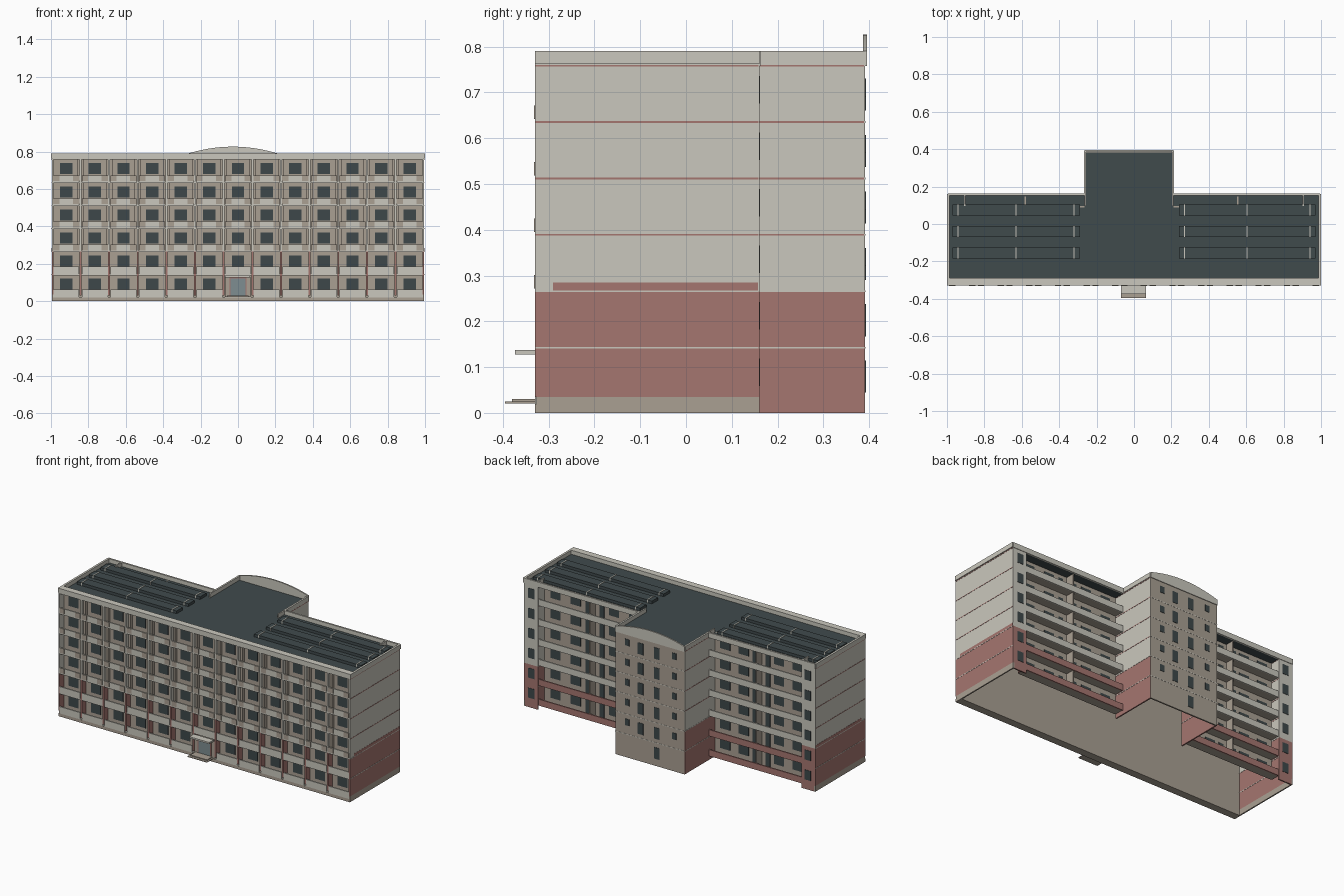
import bpy, bmesh, math
from mathutils import Matrix, Vector

old = bpy.data.objects.get("Cube")
if old:
    bpy.data.objects.remove(old)


def material(name, *rgb):
    m = bpy.data.materials.new(name)
    m.use_nodes = True
    m.diffuse_color = (*rgb, 1)
    m.node_tree.nodes["Principled BSDF"].inputs["Base Color"].default_value = (*rgb, 1)
    return m


CREAM = material("cream_render", 0.59, 0.575, 0.51)
RED = material("brick_red", 0.376, 0.181, 0.162)
BEIGE = material("beige_render", 0.40, 0.35, 0.29)
SLATE = material("roof_slate", 0.051, 0.069, 0.073)
GLASS = material("dark_glass", 0.048, 0.064, 0.068)
DOOR = material("door_glass", 0.21, 0.27, 0.285)


def finish(name, bm, mat):
    bmesh.ops.recalc_face_normals(bm, faces=bm.faces)
    me = bpy.data.meshes.new(name)
    bm.to_mesh(me)
    bm.free()
    me.materials.append(mat)
    ob = bpy.data.objects.new(name, me)
    bpy.context.collection.objects.link(ob)
    return ob


def boxes(name, mat, extents):
    """One object made of boxes given as (x0, x1, y0, y1, z0, z1)."""
    bm = bmesh.new()
    for x0, x1, y0, y1, z0, z1 in extents:
        mid = Vector((x0 + x1, y0 + y1, z0 + z1)) / 2
        size = Matrix.Diagonal((x1 - x0, y1 - y0, z1 - z0, 1))
        bmesh.ops.create_cube(bm, size=1, matrix=Matrix.Translation(mid) @ size)
    return finish(name, bm, mat)


# Main dimensions
END, FRONT, WALL, BACK, REAR = 0.995, -0.33, -0.29, 0.16, 0.39
WX0, WX1 = -0.265, 0.21          # rear wing
RECESS, INNER = 0.095, 0.90      # rear balcony wall and its outer end
STEP, TOP, ROOF = 0.1233, 0.79, 0.765
T = 0.008
FLOORS = [0.019 + STEP * i for i in range(6)]
SPLIT, EAVE = FLOORS[2], 0.758
BAY = 2 * END / 13


def side_wall(name, x0, x1, y0, y1, base):
    """Red lower storeys, cream upper storeys, with joint lines between."""
    boxes(name + "_lower", RED, [(x0, x1, y0, y1, base, SPLIT)])
    boxes(name + "_upper", CREAM, [(x0, x1, y0, y1, SPLIT, TOP)])
    e = 0.0012
    line = lambda z: (x0 - e, x1 + e, y0 + e, y1 - e, z - 0.002, z + 0.002)
    boxes(name + "_red_joints", RED, [line(f) for f in FLOORS[3:] + [EAVE]])
    boxes(name + "_pale_joints", CREAM, [line(f) for f in FLOORS[1:3]])


# End walls, plinths and rear corner bays
for side, s in (("left", 1), ("right", -1)):
    a, b = sorted((s * END, s * (END - T)))
    side_wall(side + "_end_wall", a, b, FRONT, BACK, 0.035)
    boxes(side + "_end_plinth", BEIGE, [(a, b, FRONT + 0.003, BACK, 0, 0.035)])
    c = s * (END + 0.001)
    a2, b2 = sorted((c, s * END))
    boxes(side + "_end_red_strip", RED, [(a2, b2, WALL, BACK - 0.003, SPLIT + 0.002, 0.285)])
    p, q = sorted((s * INNER, s * (END - T)))
    side_wall(side + "_corner_bay", p, q, BACK - T, BACK, 0)
    p2, q2 = sorted((s * INNER, s * (INNER + T)))
    side_wall(side + "_corner_return", p2, q2, RECESS, BACK - T, 0.03)
    m = (p + q) / 2
    boxes(side + "_corner_windows", GLASS,
          [(m - 0.021, m + 0.021, BACK, BACK + 0.002, f + 0.04, f + 0.10) for f in FLOORS])

# Front wall, windows, plinth and top beam
boxes("front_wall", BEIGE, [(-END + T, END - T, WALL, WALL + T, 0, EAVE)])
boxes("front_plinth", BEIGE, [(-END, END, FRONT, WALL, 0, 0.019)])
boxes("front_top_beam", CREAM, [(-END, END, FRONT, WALL, EAVE, TOP)])
bays = [BAY * i for i in range(-6, 7)]
boxes("front_windows", GLASS,
      [(x - 0.033, x + 0.033, WALL - 0.003, WALL, f + 0.043, f + 0.102)
       for x in bays for f in FLOORS if x or f > 0.1])

# Fins between the front bays
edges = [BAY * (i - 6.5) for i in range(1, 13)]
boxes("front_lower_fins", RED,
      [(x - 0.005, x + 0.005, FRONT + 0.001, WALL, 0.03, SPLIT) for x in edges])
boxes("front_upper_fins", CREAM,
      [(x - 0.005, x + 0.005, FRONT + 0.001, WALL, SPLIT, EAVE) for x in edges])
jambs = [x + d for x in edges for d in (-0.011, 0.011)]
boxes("front_wall_piers", BEIGE,
      [(x - 0.006, x + 0.006, WALL - 0.02, WALL, SPLIT, EAVE) for x in jambs])

# Front balconies: slabs, parapets, beige side panels
boxes("front_slabs", CREAM,
      [(-END + T, END - T, FRONT + 0.002, WALL, f - 0.004, f + 0.004) for f in FLOORS])
half = BAY / 2 - 0.007
rails = [(x - half, x + half, FRONT, FRONT + 0.008, f, f + (0.036 if f > 0.2 else 0.042))
         for x in bays for f in FLOORS if x or f > 0.1]
boxes("front_balcony_rails", CREAM, rails)
boxes("front_rail_panels", BEIGE,
      [(x + s * 0.053 - 0.017, x + s * 0.053 + 0.017, FRONT - 0.002, FRONT, f + 0.006, f + 0.036)
       for x in bays for f in FLOORS[2:] for s in (-1, 1)])

# Entrance
boxes("entrance_door", DOOR, [(-0.04, 0.04, FRONT + 0.002, FRONT + 0.008, 0.028, 0.12)])
boxes("entrance_frame", RED,
      [(s * 0.043 - 0.003, s * 0.043 + 0.003, FRONT, FRONT + 0.01, 0.028, 0.126) for s in (-1, 1)]
      + [(-0.046, 0.046, FRONT, FRONT + 0.01, 0.12, 0.127)])
boxes("entrance_side_walls", BEIGE,
      [(s * 0.058 - 0.012, s * 0.058 + 0.012, FRONT + 0.004, FRONT + 0.01, 0.02, 0.127)
       for s in (-1, 1)])
boxes("entrance_canopy", CREAM, [(-0.07, 0.065, -0.373, FRONT, 0.127, 0.137)])
boxes("entrance_steps", BEIGE, [(-0.07, 0.065, -0.395, FRONT, 0.021, 0.025),
                                (-0.06, 0.055, -0.38, FRONT, 0.025, 0.03)])

# Rear wing
side_wall("wing_left_wall", WX1 - T, WX1, RECESS, REAR, 0)
side_wall("wing_right_wall", WX0, WX0 + T, RECESS, REAR, 0)
boxes("wing_back_wall", BEIGE, [(WX0 + 0.001, WX1 - 0.001, REAR - T, REAR + 0.001, 0, EAVE)])
boxes("wing_back_joints", CREAM,
      [(WX0, WX1, REAR, REAR + 0.002, f - 0.002, f + 0.002) for f in FLOORS[1:]])
small = [(x - 0.015, x + 0.015, REAR, REAR + 0.003, f + 0.055, f + 0.095)
         for x in (0.128, -0.193) for f in FLOORS[1:]]
tall = [(x - 0.019, x + 0.019, REAR, REAR + 0.003, f + 0.025, f + 0.095)
        for x in (0.036, -0.075) for f in FLOORS if x < 0 or f > 0.1]
boxes("wing_windows", GLASS, small + tall)

# Rear balconies on both sides of the wing
for side, x0, x1 in (("left", WX1, INNER), ("right", -INNER, WX0)):
    boxes(side + "_rear_wall", BEIGE, [(x0, x1, RECESS - T, RECESS, 0.03, ROOF)])
    boxes(side + "_rear_slabs", BEIGE,
          [(x0, x1, RECESS, BACK - 0.008, f + 0.008, f + 0.014) for f in FLOORS])
    for part, mat, levels in (("lower", RED, FLOORS[:2]), ("upper", CREAM, FLOORS[2:])):
        boxes(f"{side}_rear_{part}_rails", mat,
              [(x0, x1, BACK - 0.012, BACK - 0.004, f + 0.006, f + 0.045) for f in levels])
    # Windows beside balcony doors, with a pale divider halfway
    panes, doors = [], []
    for f in FLOORS:
        for t in (0.11, 0.31, 0.69, 0.89):
            x = x0 + t * (x1 - x0)
            panes.append((x - 0.034, x + 0.034, RECESS, RECESS + 0.003, f + 0.043, f + 0.102))
        for t in (0.43, 0.57):
            x = x0 + t * (x1 - x0)
            doors.append((x - 0.016, x + 0.016, RECESS, RECESS + 0.003, f + 0.014, f + 0.102))
    boxes(side + "_rear_windows", GLASS, panes)
    boxes(side + "_rear_doors", GLASS, doors)
    m = (x0 + x1) / 2
    boxes(side + "_rear_divider", BEIGE, [(m - 0.004, m + 0.004, RECESS, BACK - 0.012, 0.03, ROOF)])

# Roof and parapets
boxes("roof", SLATE, [(-END + T, END - T, FRONT + T, BACK - T, EAVE, ROOF),
                      (WX0 + T, WX1 - T, BACK - T, REAR - T, EAVE, ROOF)])
boxes("rear_parapet", CREAM, [(-END, WX0, BACK - T, BACK + 0.003, EAVE, TOP),
                              (WX1, END, BACK - T, BACK + 0.003, EAVE, TOP)])
boxes("end_parapet_trim", CREAM,
      [(s * END - 0.005, s * END + 0.005, FRONT, BACK, 0.762, TOP) for s in (-1, 1)])
boxes("wing_parapet_trim", CREAM,
      [(x - 0.003, x + 0.003, BACK, REAR, 0.762, TOP) for x in (WX0, WX1)])

# Arched parapet over the wing
bm = bmesh.new()
mid, span, rise = (WX0 + WX1) / 2, (WX1 - WX0) / 2, 0.036
pts = [(WX1, EAVE), (WX0, EAVE)]
pts += [(mid + span * k / 10, TOP + rise * (1 - (k / 10) ** 2)) for k in range(-10, 11)]
face = bm.faces.new([bm.verts.new((x, REAR - 0.004, z)) for x, z in pts])
ext = bmesh.ops.extrude_face_region(bm, geom=[face])
bmesh.ops.translate(bm, vec=(0, 0.009, 0),
                    verts=[v for v in ext["geom"] if isinstance(v, bmesh.types.BMVert)])
finish("arched_parapet", bm, CREAM)

# Long low roof monitors with pale cross ribs
for side, x0, x1 in (("left", 0.24, 0.97), ("right", -0.97, -0.29)):
    rows = (0.075, -0.04, -0.155)
    boxes(side + "_roof_monitors", SLATE,
          [(x0, x1, y - 0.03, y + 0.03, ROOF, 0.782) for y in rows])
    ribs = (x0 + 0.03, (x0 + x1) / 2, x1 - 0.03)
    boxes(side + "_monitor_ribs", CREAM,
          [(x - 0.003, x + 0.003, y - 0.031, y + 0.031, ROOF, 0.784) for x in ribs for y in rows])
